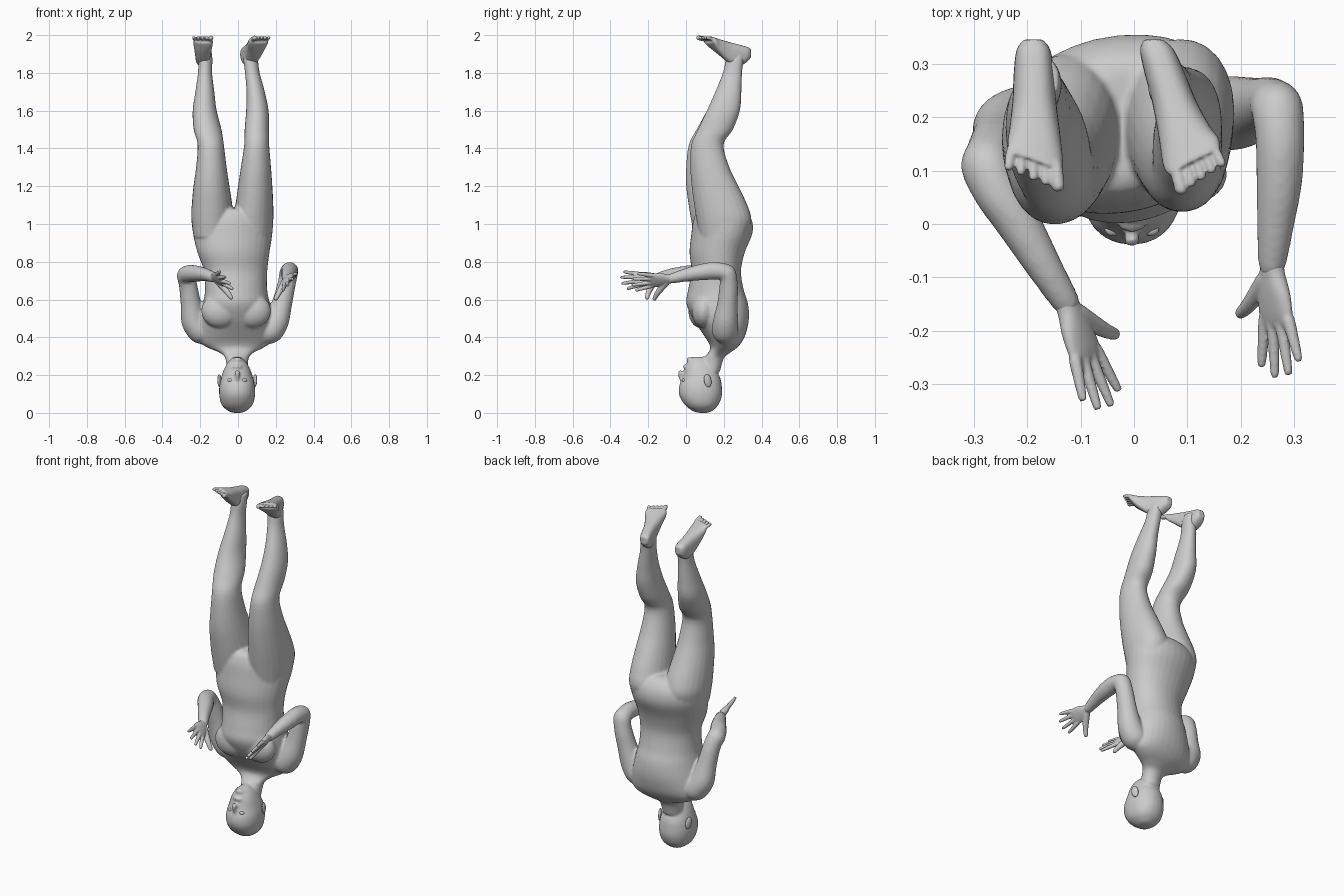
import bpy, bmesh
from math import cos, sin, pi, copysign
from mathutils import Vector as V, Matrix


def spline(a, b, c, d, t):
    return 0.5 * (2 * b + (c - a) * t + (2 * a - 5 * b + 4 * c - d) * t * t + (3 * b - a - 3 * c + d) * t ** 3)


def loft(bm, rings, sides=24, steps=4, power=2.2):
    """Closed smooth skin through rings given as (centre, half axis u, half axis v)."""
    fine = []
    for i in range(len(rings) - 1):
        q = [rings[max(0, min(len(rings) - 1, k))] for k in (i - 1, i, i + 1, i + 2)]
        for s in range(steps):
            fine.append([spline(*[r[k] for r in q], s / steps) for k in range(3)])
    fine.append(rings[-1])
    rows = []
    for c, u, v in fine:
        row = []
        for k in range(sides):
            cs, sn = cos(2 * pi * k / sides), sin(2 * pi * k / sides)
            row.append(bm.verts.new(c + u * copysign(abs(cs) ** (2 / power), cs)
                                    + v * copysign(abs(sn) ** (2 / power), sn)))
        rows.append(row)
    faces = [bm.faces.new(rows[0]), bm.faces.new(rows[-1])]
    for a, b in zip(rows, rows[1:]):
        for k in range(sides):
            faces.append(bm.faces.new((a[k], a[k - 1], b[k - 1], b[k])))
    bmesh.ops.recalc_face_normals(bm, faces=faces)


def level(bm, rows, turn=0, **kw):
    """Loft through horizontal outlines (z, x0, x1, y0, y1), slightly turned about z."""
    loft(bm, [(V(((a + b) / 2, (c + d) / 2, z)), V((b - a, (b - a) * turn, 0)) / 2, V((0, (d - c) / 2, 0)))
              for z, a, b, c, d in rows], **kw)


def tube(bm, pts, sides=20, steps=4):
    """Round limb through (x, y, z, radius), with rounded ends."""
    p = [V(q[:3]) for q in pts]
    rings = []
    for i, q in enumerate(pts):
        t = (p[min(i + 1, len(p) - 1)] - p[max(i - 1, 0)]).normalized()
        side = t.cross(V((0.9, 0.3, 0.1))).normalized()
        u, v = side * q[3], t.cross(side) * q[3]
        if i == 0:
            rings.append((p[0] - t * q[3] * .7, u * .5, v * .5))
        rings.append((p[i], u, v))
        if i == len(pts) - 1:
            rings.append((p[i] + t * q[3] * .7, u * .5, v * .5))
    loft(bm, rings, sides, steps, 2)


def ball(bm, c, r):
    bmesh.ops.create_uvsphere(bm, u_segments=20, v_segments=12, radius=1,
                              matrix=Matrix.Translation(c) @ Matrix.Diagonal((*r, 1)))


def finish(name, bm, voxel, smooth):
    me = bpy.data.meshes.new(name)
    bm.to_mesh(me)
    bm.free()
    ob = bpy.data.objects.new(name, me)
    bpy.context.collection.objects.link(ob)
    m = ob.modifiers.new("merge", 'REMESH')
    m.mode, m.voxel_size, m.use_smooth_shade = 'VOXEL', voxel, True
    m = ob.modifiers.new("soften", 'SMOOTH')
    m.factor, m.iterations = 0.5, smooth


body = bmesh.new()

# torso, neck at the bottom and hips at the top
level(body, [(.22, -.06, .05, .07, .18), (.29, -.067, .057, .095, .20), (.32, -.10, .085, .12, .235),
             (.345, -.16, .135, .13, .268), (.375, -.205, .175, .12, .293), (.42, -.215, .185, .09, .315),
             (.50, -.20, .18, .037, .332),
             (.58, -.185, .168, .003, .327), (.65, -.175, .155, .012, .305), (.75, -.18, .155, .03, .29),
             (.85, -.215, .167, .02, .31), (.95, -.238, .182, .03, .35), (1.02, -.24, .183, .04, .347),
             (1.07, -.20, .145, .06, .315), (1.085, -.14, .09, .09, .28)], turn=.1, sides=32, power=2.1)

# pectorals
for x in (-.095, .075):
    ball(body, (x, .085 + x * .1, .54), (.10, .063, .09))

# legs: z, y front, y back, then x limits of each leg; the left one is a little further forward
legs = [(.93, .06, .305, -.235, -.035, -.02, .175), (1.02, .043, .333, -.247, -.026, -.028, .187),
        (1.10, .03, .312, -.245, -.030, -.014, .187), (1.2, .017, .265, -.236, -.045, 0, .182),
        (1.3, .013, .22, -.222, -.06, .015, .175), (1.42, .022, .193, -.214, -.075, .033, .165),
        (1.5, .06, .245, -.235, -.087, .035, .165), (1.6, .11, .285, -.24, -.113, .043, .162),
        (1.7, .155, .293, -.226, -.125, .045, .142), (1.8, .195, .297, -.212, -.137, .037, .115),
        (1.87, .21, .305, -.21, -.135, .028, .105), (1.92, .22, .315, -.205, -.14, .025, .09)]
for k, shift in ((3, -.016), (5, .013)):
    rows = []
    for r in legs:
        dy = shift * max(0, min(1, (1.6 - r[0]) / .4))
        rows.append((r[0], r[k], r[k + 1], r[1] + dy, r[2] + dy))
    level(body, rows, turn=.1, power=2.1)

# feet: y, z of instep, z of sole, half width, share of the toe-line slant
feet = bmesh.new()
foot = [(.345, 1.885, 1.925, .018, 0), (.325, 1.86, 1.937, .032, 0), (.28, 1.835, 1.95, .038, 0),
        (.23, 1.85, 1.963, .041, .1), (.17, 1.90, 1.98, .048, .5), (.135, 1.935, 1.99, .052, 1),
        (.118, 1.955, 1.995, .049, 1)]
for heel, toe, inner, slant in ((-.188, -.184, 1, .35), (.045, .118, -1, .5)):
    def at(y):
        return heel + (toe - heel) * (.32 - y) / .22
    loft(feet, [(V((at(y), y, (a + b) / 2)), V((w, -inner * w * slant * k, 0)), V((0, 0, (b - a) / 2)))
                for y, a, b, w, k in foot], power=2.6)
    for i in range(5):
        s = inner * (.037 - i * .0205)
        y = .125 - inner * s * slant
        r = .0125 if i == 0 else .0088
        tip = y - .042 + i * .002
        tube(feet, [(at(y) + s, y, 1.977, r), (at(tip) + s * 1.12, tip, 1.986, r)], 10, 2)
finish("feet", feet, .004, 2)

# arms, shoulder to wrist
wrist_r, wrist_l = (.258, -.08, .71), (-.125, -.15, .715)
tube(body, [(.14, .205, .415, .06), (.172, .207, .437, .07), (.205, .21, .49, .066), (.233, .22, .58, .054),
            (.257, .226, .68, .048), (.268, .215, .738, .049), (.273, .16, .752, .046), (.272, .08, .745, .043),
            (.265, 0, .73, .035), (*wrist_r, .025)])
tube(body, [(-.165, .195, .415, .06), (-.20, .19, .437, .07), (-.235, .18, .49, .066), (-.25, .16, .58, .054),
            (-.265, .135, .68, .048), (-.275, .108, .727, .049), (-.257, .065, .737, .046), (-.215, 0, .737, .042),
            (-.165, -.085, .73, .033), (*wrist_l, .025)])

# head, crown on the floor
level(body, [(.0, -.02, .012, .075, .11), (.008, -.048, .04, .04, .135), (.04, -.085, .076, -.004, .17),
             (.09, -.099, .09, -.035, .19), (.14, -.099, .09, -.037, .19), (.19, -.088, .079, -.018, .18),
             (.24, -.07, .061, -.004, .15), (.275, -.048, .039, .012, .13), (.297, -.022, .014, .035, .10)])
# nose, lips and chin
tube(body, [(-.004, -.02, .165, .01), (-.004, -.03, .20, .012), (-.004, -.027, .213, .016)], 12, 3)
ball(body, (-.004, -.004, .245), (.027, .012, .011))
ball(body, (-.004, .022, .28), (.025, .02, .016))
finish("body", body, .0075, 4)

# ears and eyes
face = bmesh.new()
for s in (-1, 1):
    bmesh.ops.create_uvsphere(face, u_segments=16, v_segments=10, radius=1,
                              matrix=Matrix.Translation((-.004 + s * .094, .115, .17))
                              @ Matrix.Rotation(s * .35, 4, 'Z') @ Matrix.Rotation(.2, 4, 'X')
                              @ Matrix.Diagonal((.01, .021, .036, 1)))
    ball(face, (-.004 + s * .036, -.009, .172), (.016, .014, .01))
finish("ears_and_eyes", face, .003, 2)


# hands: palm, four spread fingers and thumb
def hand(name, wrist, tip, across):
    bm = bmesh.new()
    w = V(wrist)
    f = (V(tip) - w).normalized()
    n = f.cross(V(across)).normalized()
    a = n.cross(f).normalized()
    loft(bm, [(w + f * d, a * h, n * t) for d, h, t in
              ((-.025, .024, .022), (.01, .026, .02), (.05, .040, .019), (.09, .045, .015), (.112, .040, .010))])
    for i, length in enumerate((.09, .107, .102, .078)):
        base = w + f * .097 + a * (-.034 + i * .023)
        d = (f + a * (-.24 + i * .17)).normalized()
        tube(bm, [(*(base + d * length * t), r) for t, r in ((0, .012), (.5, .0108), (1, .008))], 10, 3)
    tube(bm, [(*(w + f * x + a * y + V((0, 0, z))), r) for x, y, z, r in
              ((.02, -.012, 0, .02), (.05, -.048, -.005, .018), (.075, -.08, -.01, .0145), (.09, -.105, -.017, .011))],
         12, 3)
    finish(name, bm, .004, 2)


hand("right_hand", wrist_r, (.276, -.29, .69), (.65, 0, .8))
hand("left_hand", wrist_l, (-.053, -.345, .70), (-.6, -.15, .8))
